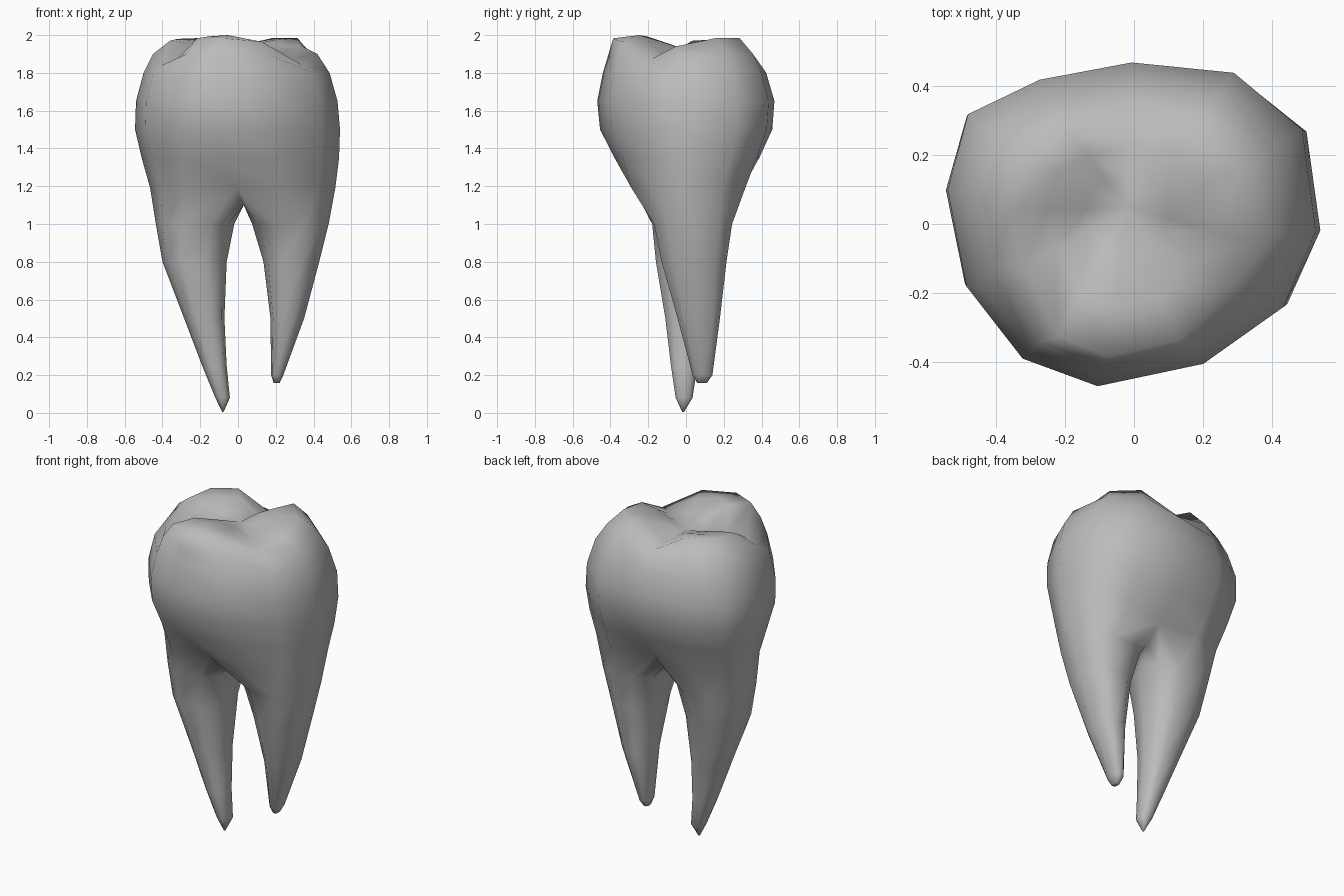
import bpy, bmesh, math
from mathutils import Vector

if "Cube" in bpy.data.objects:
    bpy.data.objects.remove(bpy.data.objects["Cube"])

enamel = bpy.data.materials.new("Plain grey enamel")
enamel.use_nodes = True
grey = (0.5, 0.5, 0.5, 1)
enamel.diffuse_color = grey
enamel.node_tree.nodes["Principled BSDF"].inputs["Base Color"].default_value = grey

# Crown outline, clockwise from the right-hand side
OUTLINE = [(-.54, .1), (-.48, .32), (-.27, .42), (0, .47), (.3, .44), (.5, .275),
           (.54, -.02), (.445, -.24), (.21, -.405), (-.1, -.47), (-.32, -.39), (-.485, -.18)]
BACK, FRONT = 3, 9
GROOVES = (3, 7, 11)

# Crown levels: z, x min, x max, y min, y max, furrow depth between the roots
CROWN = [(1.19, -.465, .515, -.335, .335, .78), (1.35, -.51, .535, -.39, .4, .97),
         (1.5, -.545, .54, -.455, .457, 1), (1.65, -.54, .527, -.47, .468, 1),
         (1.8, -.5, .485, -.44, .425, 1), (1.9, -.45, .42, -.41, .38, 1)]

# Cusp levels: scale towards the pit, then heights in the order of the outline
CUSPS = [(1, (1.97, 1.98, 1.985, 1.88, 1.985, 1.985, 1.94, 1.877, 1.965, 1.983, 1.983, 1.87)),
         (.68, (1.955, 1.97, 1.97, 1.885, 1.97, 1.975, 1.945, 1.89, 1.968, 2.0, 1.993, 1.89)),
         (.34, (1.925, 1.935, 1.935, 1.9, 1.95, 1.955, 1.935, 1.905, 1.94, 1.955, 1.95, 1.9))]

# Root levels: z, x min, x max, y min, y max
RIGHT_ROOT = [(1.0, -.435, -.02, -.18, .23), (.8, -.40, -.06, -.16, .18),
              (.5, -.285, -.072, -.11, .11), (.25, -.19, -.06, -.08, .06),
              (.08, -.12, -.043, -.055, .035), (.005, -.084, -.076, -.02, -.01)]
LEFT_ROOT = [(1.0, .075, .48, -.17, .245), (.8, .135, .43, -.13, .215),
             (.5, .172, .35, -.045, .18), (.2, .175, .24, .035, .14),
             (.157, .19, .22, .06, .11)]

bm = bmesh.new()


def bridge(a, b):
    for i in range(len(a)):
        j = (i + 1) % len(a)
        bm.faces.new((a[i], a[j], b[j], b[i]))


def fit_outline(i, x0, x1, y0, y1):
    ox, oy = OUTLINE[i]
    return ((x0 + x1) / 2 + ox / .54 * (x1 - x0) / 2,
            (y0 + y1) / 2 + oy / .47 * (y1 - y0) / 2)


# Crown wall
rings = []
for z, x0, x1, y0, y1, furrow in CROWN:
    ring = []
    for i in range(len(OUTLINE)):
        x, y = fit_outline(i, x0, x1, y0, y1)
        h = z
        if i in (BACK, FRONT):
            y *= furrow
            if furrow < .9:
                x = x * .4 + .02
        if z > 1.85 and i in GROOVES:
            h = 1.84
            if i != BACK:
                y += .04
        ring.append(bm.verts.new((x, y, h)))
    if rings:
        bridge(rings[-1], ring)
    rings.append(ring)

# Chewing surface: three cusps around a three-way groove
pit = Vector((-.02, .05, 1.905))
inner = rings[-1]
for scale, heights in CUSPS:
    ring = []
    for i, h in enumerate(heights):
        x, y = fit_outline(i, -.36, .34, -.385, .305)
        if i in GROOVES and i != BACK:
            y += .04
        p = pit.lerp(Vector((x, y, h)), scale)
        p.z = h
        ring.append(bm.verts.new(p))
    bridge(inner, ring)
    inner = ring
centre = bm.verts.new(pit)
for i in range(len(inner)):
    bm.faces.new((inner[i], inner[(i + 1) % len(inner)], centre))

# Arch between the roots, from back to front
base = rings[0]
arch = [bm.verts.new((.03, y, 1.1)) for y in (.14, .01, -.12)]


def squared(c):
    return math.copysign(abs(c) ** .8, c)


def build_root(loop, levels, start):
    for z, x0, x1, y0, y1 in levels:
        ring = []
        for i in range(len(loop)):
            a = math.radians(start - 36 * i)
            ring.append(bm.verts.new(((x0 + x1) / 2 + squared(math.cos(a)) * (x1 - x0) / 2,
                                      (y0 + y1) / 2 + squared(math.sin(a)) * (y1 - y0) / 1.93, z)))
        bridge(loop, ring)
        loop = ring
    bm.faces.new(loop)


build_root(base[BACK:FRONT + 1] + arch[::-1], LEFT_ROOT, 108)
build_root(base[FRONT:] + base[:BACK + 1] + arch, RIGHT_ROOT, 288)

bmesh.ops.recalc_face_normals(bm, faces=bm.faces)
mesh = bpy.data.meshes.new("tooth")
bm.to_mesh(mesh)
bm.free()
mesh.materials.append(enamel)
mesh.shade_smooth()
tooth = bpy.data.objects.new("tooth", mesh)
bpy.context.collection.objects.link(tooth)
